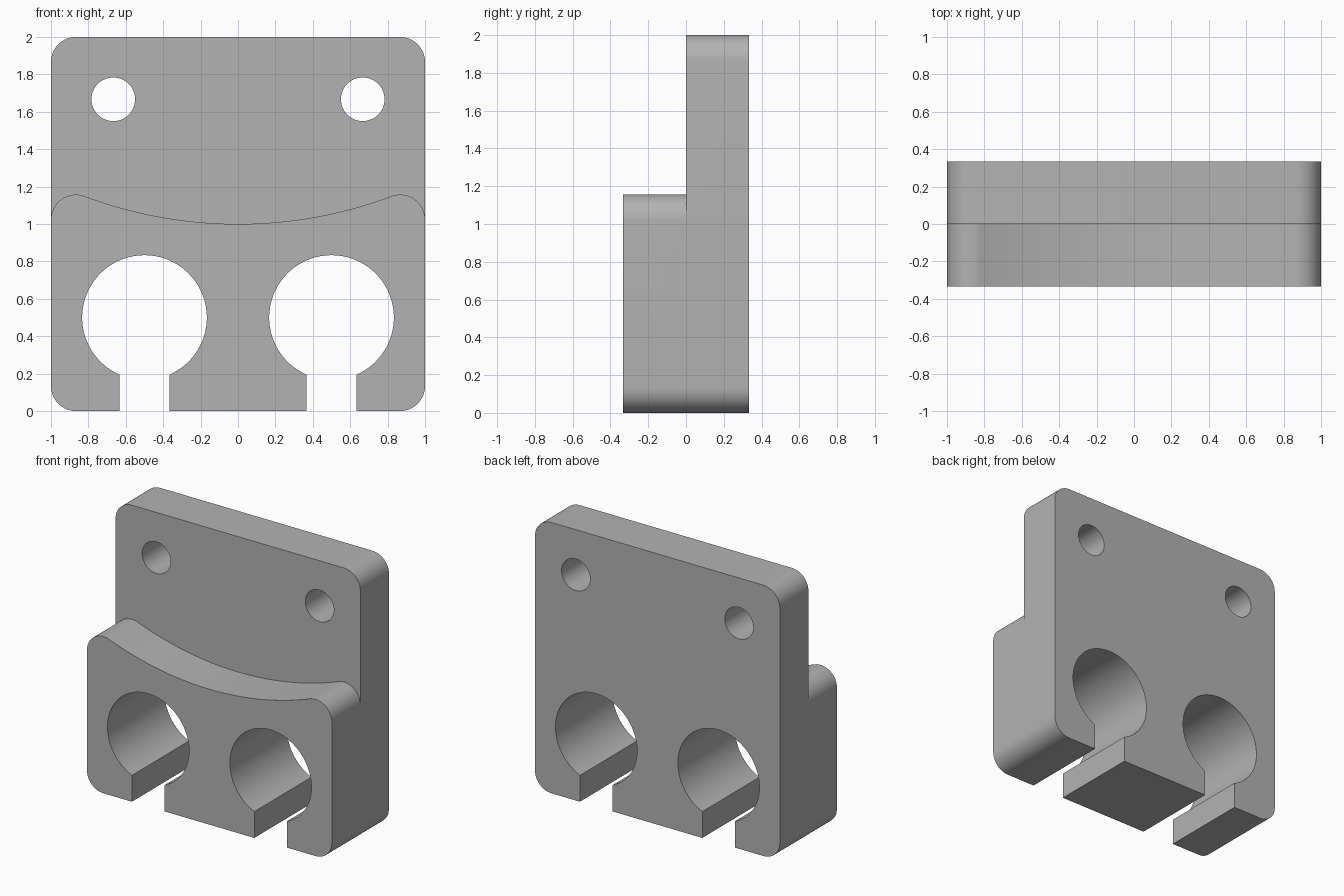
import bpy, bmesh
from math import sin, cos, pi, atan2, asin

if "Cube" in bpy.data.objects:
    bpy.data.objects.remove(bpy.data.objects["Cube"], do_unlink=True)

T = 1 / 3            # half depth, and radius of the big bores
FILLET = 0.4 / 3     # corner radius, also half width of the slots
SADDLE = 7 / 3       # radius of the scooped ledge

grey = bpy.data.materials.new("light grey")
grey.use_nodes = True
colour = (0.45, 0.45, 0.45, 1)
grey.diffuse_color = colour
grey.node_tree.nodes["Principled BSDF"].inputs["Base Color"].default_value = colour


def arc(cx, cz, r, start, end, steps):
    """Points on an arc in the front plane."""
    angles = [start + (end - start) * i / steps for i in range(steps + 1)]
    return [(cx + r * cos(a), cz + r * sin(a)) for a in angles]


def prism(name, outline, y0, y1):
    """Extrude a front-plane outline from y0 to y1."""
    bm = bmesh.new()
    face = bm.faces.new([bm.verts.new((x, y0, z)) for x, z in outline])
    new = bmesh.ops.extrude_face_region(bm, geom=[face])["geom"]
    verts = [v for v in new if isinstance(v, bmesh.types.BMVert)]
    bmesh.ops.translate(bm, verts=verts, vec=(0, y1 - y0, 0))
    bmesh.ops.recalc_face_normals(bm, faces=bm.faces)
    mesh = bpy.data.meshes.new(name)
    bm.to_mesh(mesh)
    bm.free()
    mesh.materials.append(grey)
    obj = bpy.data.objects.new(name, mesh)
    bpy.context.collection.objects.link(obj)
    return obj


# Body outline: rounded corners, with two keyhole clip openings in the base
e = 1 - FILLET
outline = arc(-e, FILLET, FILLET, 1.5 * pi, pi, 12)
outline += arc(-e, 2 - FILLET, FILLET, pi, pi / 2, 12)
outline += arc(e, 2 - FILLET, FILLET, pi / 2, 0, 12)
outline += arc(e, FILLET, FILLET, 0, -pi / 2, 12)
gap = asin(FILLET / T)
for x in (0.5, -0.5):
    outline.append((x + FILLET, 0))
    outline += arc(x, 0.5, T, -pi / 2 + gap, 1.5 * pi - gap, 64)
    outline.append((x - FILLET, 0))
body = prism("clip_body", outline, -T, T)

# Cutter above the scooped front ledge with its two rounded horns
centre_z = 1 + SADDLE
horn_z = centre_z - ((SADDLE + FILLET) ** 2 - e ** 2) ** 0.5
lean = atan2(centre_z - horn_z, e)
scoop = [(-1.2, 2.2), (-1.2, horn_z)]
scoop += arc(-e, horn_z, FILLET, pi, lean, 20)
scoop += arc(0, centre_z, SADDLE, pi + lean, 2 * pi - lean, 40)[1:-1]
scoop += arc(e, horn_z, FILLET, pi - lean, 0, 20)
scoop += [(1.2, horn_z), (1.2, 2.2)]
cutters = [prism("ledge_cutter", scoop, -0.5, 0)]

# Screw holes through the back plate
for side, x in (("right", -2 / 3), ("left", 2 / 3)):
    ring = arc(x, 5 / 3, 0.35 / 3, 0, 2 * pi, 48)[:-1]
    cutters.append(prism(side + "_screw_hole_cutter", ring, -0.2, 0.5))

for cutter in cutters:
    cut = body.modifiers.new(cutter.name, "BOOLEAN")
    cut.operation, cut.solver, cut.object = "DIFFERENCE", "EXACT", cutter

# Apply the cuts, drop the helpers and smooth the curved walls
bpy.ops.object.select_all(action="DESELECT")
body.select_set(True)
bpy.context.view_layer.objects.active = body
for name in [m.name for m in body.modifiers]:
    bpy.ops.object.modifier_apply(modifier=name)
for cutter in cutters:
    bpy.data.objects.remove(cutter, do_unlink=True)
bpy.ops.object.shade_smooth_by_angle(angle=pi / 6)
